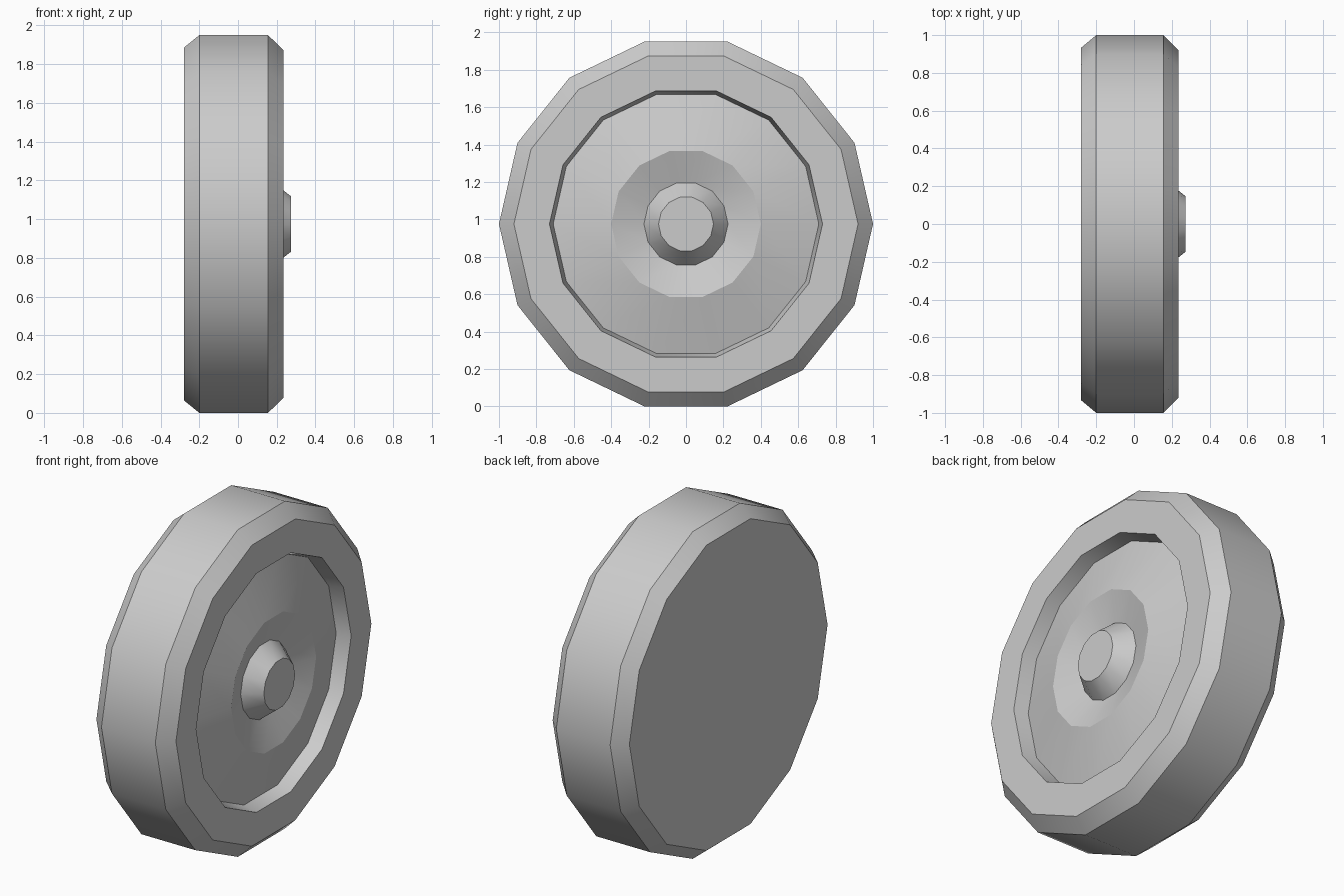
import bpy, bmesh
from math import cos, sin, pi, radians

if "Cube" in bpy.data.objects:
    bpy.data.objects.remove(bpy.data.objects["Cube"])

SIDES = 14
CENTRE_Z = 0.975


def lathe(name, profile, cap_back=False, cap_front=False):
    """Revolve (x, radius) points, listed back to front, around the axle."""
    bm = bmesh.new()
    rings = []
    for x, r in profile:
        rings.append([bm.verts.new((x, r * cos(2 * pi * j / SIDES),
                                    r * sin(2 * pi * j / SIDES)))
                      for j in range(SIDES)])
    for a, b in zip(rings, rings[1:]):
        for j in range(SIDES):
            k = (j + 1) % SIDES
            bm.faces.new((a[j], a[k], b[k], b[j]))
    if cap_back:
        bm.faces.new(rings[0][::-1])
    if cap_front:
        bm.faces.new(rings[-1])
    mesh = bpy.data.meshes.new(name)
    bm.to_mesh(mesh)
    bm.free()
    obj = bpy.data.objects.new(name, mesh)
    obj.location.z = CENTRE_Z
    bpy.context.collection.objects.link(obj)
    # Smooth around the wheel, crisp between profile bands
    bpy.ops.object.select_all(action='DESELECT')
    obj.select_set(True)
    bpy.context.view_layer.objects.active = obj
    bpy.ops.object.shade_smooth_by_angle(angle=radians(30))
    return obj


# Tyre: flat back, chamfered tread, front sidewall and inner lip
lathe("tyre", [(-0.28, 0.933), (-0.20, 1.0), (0.155, 1.0), (0.235, 0.92),
               (0.235, 0.73), (0.15, 0.71)], cap_back=True)

# Wheel disc: convex dish, sunken ring and tapered hub cap
lathe("wheel_disc", [(0.15, 0.71), (0.235, 0.40), (0.175, 0.225),
                     (0.273, 0.147)], cap_front=True)
